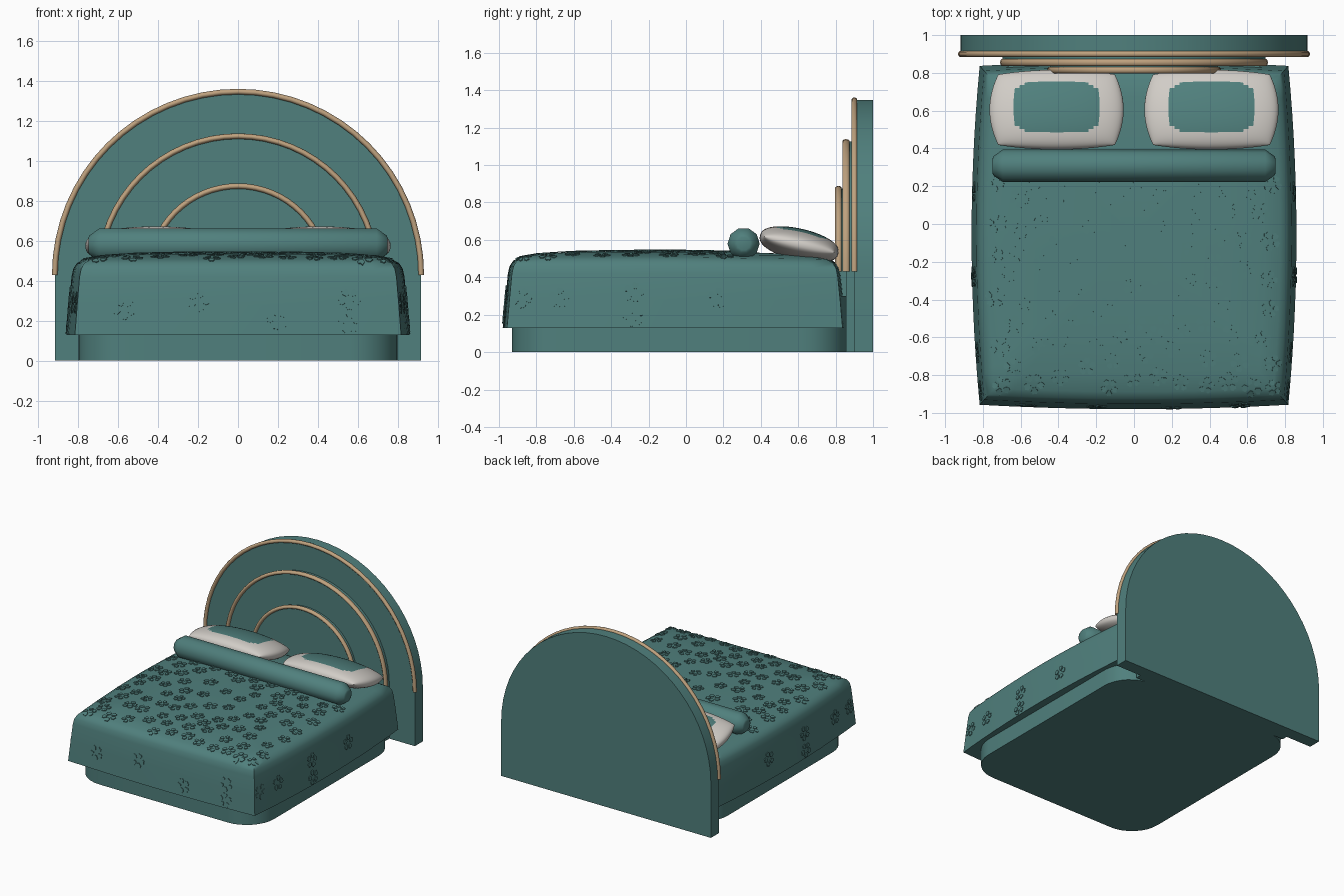
import bpy, bmesh, math, random
from mathutils import Vector, Matrix
from mathutils.bvhtree import BVHTree

cube = bpy.data.objects.get("Cube")
if cube:
    bpy.data.objects.remove(cube, do_unlink=True)
random.seed(4)


def material(name, rgb):
    m = bpy.data.materials.new(name)
    m.use_nodes = True
    m.diffuse_color = (*rgb, 1)
    m.node_tree.nodes["Principled BSDF"].inputs["Base Color"].default_value = (*rgb, 1)
    return m


teal = material("teal fabric", (0.08, 0.215, 0.205))
white = material("white linen", (0.64, 0.61, 0.57))
tan = material("tan piping", (0.52, 0.36, 0.21))


def finish(name, bm, mats, angle=None):
    bmesh.ops.recalc_face_normals(bm, faces=bm.faces[:])
    mesh = bpy.data.meshes.new(name)
    bm.to_mesh(mesh)
    bm.free()
    for m in mats:
        mesh.materials.append(m)
    ob = bpy.data.objects.new(name, mesh)
    bpy.context.collection.objects.link(ob)
    if angle:
        bpy.ops.object.select_all(action='DESELECT')
        ob.select_set(True)
        bpy.context.view_layer.objects.active = ob
        bpy.ops.object.shade_smooth_by_angle(angle=math.radians(angle))
    return ob


def loft(bm, rings, closed=False):
    """Skin a list of closed point rings, capping the ends unless closed."""
    vs = [[bm.verts.new(p) for p in r] for r in rings]
    n = len(vs[0])
    for a, b in zip(vs, vs[1:]):
        for i in range(n):
            j = (i + 1) % n
            bm.faces.new((a[i], a[j], b[j], b[i]))
    bm.faces.new(vs[0])
    bm.faces.new(vs[-1])


# Headboard: three stepped arched panels, each edged with piping
SPRING = 0.43


def arc(r, steps=32):
    return [(r * math.cos(math.pi * i / steps), SPRING + r * math.sin(math.pi * i / steps))
            for i in range(steps + 1)]


def arch_panel(name, r, y0, y1):
    bm = bmesh.new()
    outline = [(r, 0)] + arc(r) + [(-r, 0)]
    loft(bm, [[(x, y, z) for x, z in outline] for y in (y0, y1)])
    finish(name, bm, [teal], 30)


def piping(name, r, y, depth):
    bm = bmesh.new()
    rings = []
    for i in range(33):
        a = math.pi * i / 32
        ring = []
        for k in range(10):
            t = math.tau * k / 10
            rr = r + 0.014 * math.cos(t)
            ring.append((rr * math.cos(a), y + depth * math.sin(t), SPRING + rr * math.sin(a)))
        rings.append(ring)
    loft(bm, rings)
    finish(name, bm, [tan], 50)


for label, r, front, back, depth in (("outer", 0.918, 0.9, 1.0, 0.016),
                                     ("middle", 0.695, 0.855, 0.9, 0.02),
                                     ("inner", 0.445, 0.815, 0.855, 0.018)):
    arch_panel(label + "_headboard_panel", r, front, back)
    piping(label + "_headboard_piping", r, front, depth)


# Base: rounded rectangle plinth
def rounded_rect(hx, y0, y1, rad, z):
    pts = []
    for q, (sx, cy) in enumerate(((1, y1 - rad), (-1, y1 - rad), (-1, y0 + rad), (1, y0 + rad))):
        for k in range(9):
            a = math.pi / 2 * (q + k / 8)
            pts.append((sx * (hx - rad) + rad * math.cos(a), cy + rad * math.sin(a), z))
    return pts


bm = bmesh.new()
loft(bm, [rounded_rect(0.8, -0.93, 0.86, 0.24, z) for z in (0, 0.3)])
finish("bed_base", bm, [teal], 30)

# Blanket: draped shell with bulging sides and a domed top
SIDE = 14
square = []
for k in range(SIDE):
    t = 2 * k / SIDE - 1
    square.append((t, -1))
square += [(1, u) for u, _ in square] + [(-u, 1) for u, _ in square] + [(-1, -u) for u, _ in square]


def blanket_ring(s, z):
    return [(0.86 * s * u * (1 - 0.05 * v * v * s), -0.06 + 0.92 * s * v * (1 - 0.025 * u * u * s),
             z - 0.012 * max(0, v * s) * (z > 0.4)) for u, v in square]


bm = bmesh.new()
loft(bm, [blanket_ring(s, z) for s, z in (
    (0.97, 0.13), (1, 0.13), (0.985, 0.28), (0.97, 0.42), (0.96, 0.46), (0.94, 0.488),
    (0.9, 0.507), (0.8, 0.523), (0.6, 0.535), (0.35, 0.54), (0.08, 0.542))])
bmesh.ops.recalc_face_normals(bm, faces=bm.faces[:])
tree = BVHTree.FromBMesh(bm)
finish("blanket", bm, [teal], 40)

# Appliqué flowers: thin petals laid on the blanket
bm = bmesh.new()
PETAL = ((0.016, -0.006), (0.034, -0.016), (0.046, -0.009), (0.043, 0), (0.046, 0.009),
         (0.034, 0.016), (0.016, 0.006))


def flower(origin, u, v, size):
    down = -u.cross(v)
    turn = random.uniform(0, math.tau)
    for k in range(5):
        a = turn + math.tau * k / 5
        pts = []
        for r, w in PETAL:
            p = origin + size * ((r * math.cos(a) - w * math.sin(a)) * u
                                 + (r * math.sin(a) + w * math.cos(a)) * v)
            hit, normal, _, _ = tree.ray_cast(p, down)
            if hit is None:
                break
            pts.append(hit - down * 0.004)
        if len(pts) == len(PETAL):
            bm.faces.new([bm.verts.new(p) for p in pts])


X, Y, Z = Vector((1, 0, 0)), Vector((0, 1, 0)), Vector((0, 0, 1))
spots = []
for _ in range(1500):
    x, y = random.uniform(-0.74, 0.74), -0.87 + 1.1 * random.random() ** 1.3
    if y > -0.4 and abs(x) < 0.3 and random.random() < 0.8:
        continue
    if all((x - a) ** 2 + (y - b) ** 2 > 0.0125 for a, b in spots) and len(spots) < 95:
        spots.append((x, y))
        flower(Vector((x, y, 1)), X, Y, random.uniform(0.9, 1.2))
for x, z in ((-0.57, 0.26), (-0.2, 0.3), (0.2, 0.21), (0.56, 0.31), (0.56, 0.19)):
    flower(Vector((x, -1.5, z)), X, Z, 1.2)
for side in (1, -1):
    for y, z in ((-0.88, 0.29), (-0.68, 0.29), (-0.28, 0.32), (-0.28, 0.19), (0.17, 0.29)):
        flower(Vector((side * 1.5, y, z)), Y * side, Z, 1.2)
petals = finish("blanket_flowers", bm, [teal])
thick = petals.modifiers.new("thickness", 'SOLIDIFY')
thick.thickness = 0.005
thick.offset = 0


# Pillows: plump cushions with a contrasting panel on top
def pillow(name, cx):
    bm = bmesh.new()
    n, half = 36, 18
    tilt = Matrix.Translation((cx, 0.605, 0.575)) @ Matrix.Rotation(math.radians(-13), 4, 'X')
    for sign in (1, -1):
        grid = []
        for i in range(n + 1):
            u = math.sin(math.pi / 2 * (i / half - 1))
            row = []
            for j in range(n + 1):
                v = math.sin(math.pi / 2 * (j / half - 1))
                h = 0.085 * (max(0, 1 - u * u) * max(0, 1 - v * v)) ** 0.42
                row.append(bm.verts.new(tilt @ Vector((0.355 * u * (1 - 0.13 * v * v),
                                                       0.215 * v * (1 - 0.11 * u * u), sign * h))))
            grid.append(row)
        for i in range(n):
            for j in range(n):
                f = bm.faces.new((grid[i][j], grid[i + 1][j], grid[i + 1][j + 1], grid[i][j + 1]))
                a, b = abs(i + 0.5 - half), abs(j + 0.5 - half)
                if sign > 0 and a < 8 and b < 8 and a + b < 14:
                    f.material_index = 1
    bmesh.ops.remove_doubles(bm, verts=bm.verts[:], dist=0.0005)
    finish(name, bm, [white, teal], 60)


pillow("left_pillow", 0.41)
pillow("right_pillow", -0.41)

# Bolster: ten-sided roll with tapered ends
bm = bmesh.new()
loft(bm, [[(x, 0.308 + r * math.sin(math.tau * (k + 0.5) / 10), 0.58 + r * math.cos(math.tau * (k + 0.5) / 10))
           for k in range(10)]
          for x, r in ((-0.75, 0.036), (-0.745, 0.05), (-0.695, 0.086),
                       (0.695, 0.086), (0.745, 0.05), (0.75, 0.036))])
finish("bolster", bm, [teal], 40)
